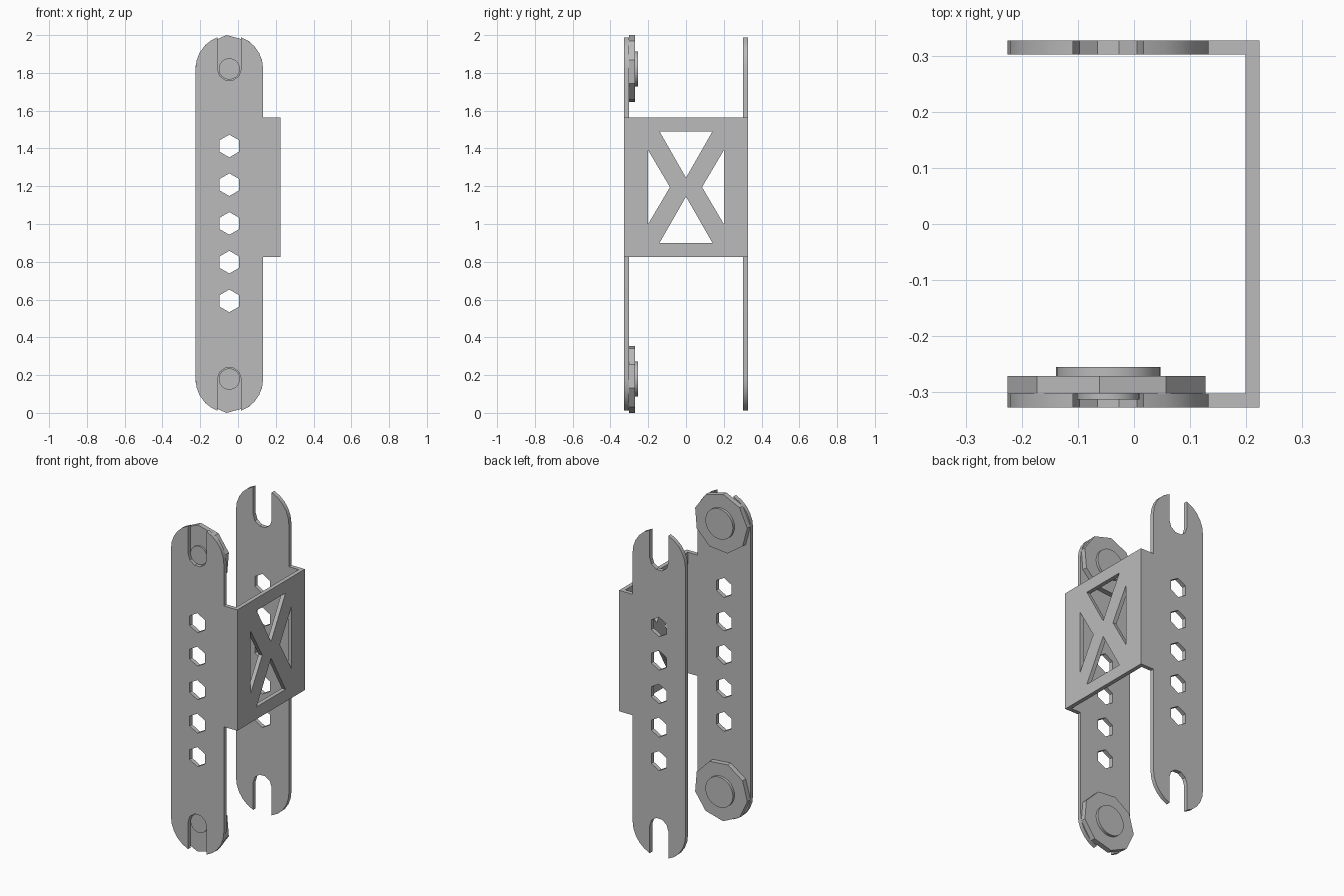
import bpy, bmesh
from math import sin, cos, acos, radians, degrees, tau
from mathutils import Matrix

cube = bpy.data.objects.get("Cube")
if cube:
    bpy.data.objects.remove(cube, do_unlink=True)

steel = bpy.data.materials.new("grey_steel")
steel.use_nodes = True
GREY = (0.5, 0.5, 0.5, 1)
steel.diffuse_color = GREY
steel.node_tree.nodes["Principled BSDF"].inputs["Base Color"].default_value = GREY

MID_X = -0.046                 # centre line of the arms
END_TOP, END_LOW = 1.821, 0.179
ARM_R, SLOT_R = 0.179, 0.063
HALF_W, HALF_D, SHEET = 0.224, 0.327, 0.025
TAB_LOW, TAB_TOP = 0.825, 1.565

# Local (u, v, depth) to world: facing front, and facing the side
FRONT = Matrix(((1, 0, 0, 0), (0, 0, -1, 0), (0, 1, 0, 0), (0, 0, 0, 1)))
SIDE = Matrix(((0, 0, 1, 0), (1, 0, 0, 0), (0, 1, 0, 0), (0, 0, 0, 1)))


def sheet(name, loops, matrix, low, high):
    """Extrude an outline with holes from depth low to depth high."""
    curve = bpy.data.curves.new(name, "CURVE")
    curve.dimensions = "2D"
    curve.fill_mode = "BOTH"
    curve.extrude = (high - low) / 2
    for loop in loops:
        spline = curve.splines.new("POLY")
        spline.points.add(len(loop) - 1)
        for point, (u, v) in zip(spline.points, loop):
            point.co = (u, v, 0, 1)
        spline.use_cyclic_u = True
    temp = bpy.data.objects.new(name, curve)
    mesh = bpy.data.meshes.new_from_object(temp)
    bpy.data.objects.remove(temp)
    bpy.data.curves.remove(curve)

    bm = bmesh.new()
    bm.from_mesh(mesh)
    bmesh.ops.remove_doubles(bm, verts=bm.verts, dist=1e-5)
    bmesh.ops.translate(bm, verts=bm.verts, vec=(0, 0, (low + high) / 2))
    bmesh.ops.transform(bm, verts=bm.verts, matrix=matrix)
    bmesh.ops.recalc_face_normals(bm, faces=bm.faces)
    bm.to_mesh(mesh)
    bm.free()
    mesh.name = name
    mesh.materials.clear()
    mesh.materials.append(steel)
    obj = bpy.data.objects.new(name, mesh)
    bpy.context.collection.objects.link(obj)
    bpy.ops.object.select_all(action="DESELECT")
    obj.select_set(True)
    bpy.context.view_layer.objects.active = obj
    bpy.ops.object.shade_smooth_by_angle(angle=radians(30))
    return obj


def arc(cx, cz, r, start, end, steps):
    angles = [radians(start + (end - start) * i / steps) for i in range(steps + 1)]
    return [(cx + r * cos(a), cz + r * sin(a)) for a in angles]


def polygon(cx, cz, r, sides, phase=0):
    return [(cx + r * cos(radians(phase) + tau * i / sides),
             cz + r * sin(radians(phase) + tau * i / sides)) for i in range(sides)]


# Slotted rounded end, mirrored for the other end of the arm
lip = degrees(acos(SLOT_R / ARM_R))
top_end = (arc(MID_X, END_TOP, ARM_R, 0, lip, 5)
           + arc(MID_X, END_TOP, SLOT_R, 0, -180, 5)
           + arc(MID_X, END_TOP, ARM_R, 180 - lip, 180, 5))
low_end = [(x, 2 - z) for x, z in reversed(top_end)]
right_edge, tab_edge = MID_X + ARM_R, HALF_W - SHEET
tab = [(right_edge, TAB_LOW), (tab_edge, TAB_LOW),
       (tab_edge, TAB_TOP), (right_edge, TAB_TOP)]
holes = [polygon(MID_X, 1.003 + 0.205 * i, 0.06, 6, 30) for i in range(-2, 3)]
arm = [tab + top_end + low_end] + holes

sheet("front_arm", arm, FRONT, HALF_D - SHEET, HALF_D)
sheet("back_arm", arm, FRONT, -HALF_D, SHEET - HALF_D)

# Side panel with a cross brace left between four triangular windows
MID_Z = (TAB_LOW + TAB_TOP) / 2
windows = []
for s in (-1, 1):
    windows.append([(-0.14, MID_Z + s * 0.295), (0.14, MID_Z + s * 0.295),
                    (0, MID_Z + s * 0.05)])
    windows.append([(s * 0.2, MID_Z - 0.195), (s * 0.2, MID_Z + 0.195),
                    (s * 0.085, MID_Z)])
frame = [(-HALF_D, TAB_LOW), (HALF_D, TAB_LOW), (HALF_D, TAB_TOP), (-HALF_D, TAB_TOP)]
sheet("side_panel", [frame] + windows, SIDE, HALF_W - SHEET, HALF_W)

# Nine-sided washers with a round boss behind and a plug in the slot
for name, z, s in (("top", END_TOP, 1), ("bottom", END_LOW, -1)):
    sheet(name + "_washer", [polygon(MID_X, z, 0.18, 9, s * 15)],
          FRONT, 0.271, HALF_D - SHEET)
    sheet(name + "_boss", [polygon(MID_X, z, 0.093, 32)], FRONT, 0.255, 0.271)
    sheet(name + "_plug", [polygon(MID_X, z, 0.056, 32)],
          FRONT, HALF_D - SHEET, 0.313)
